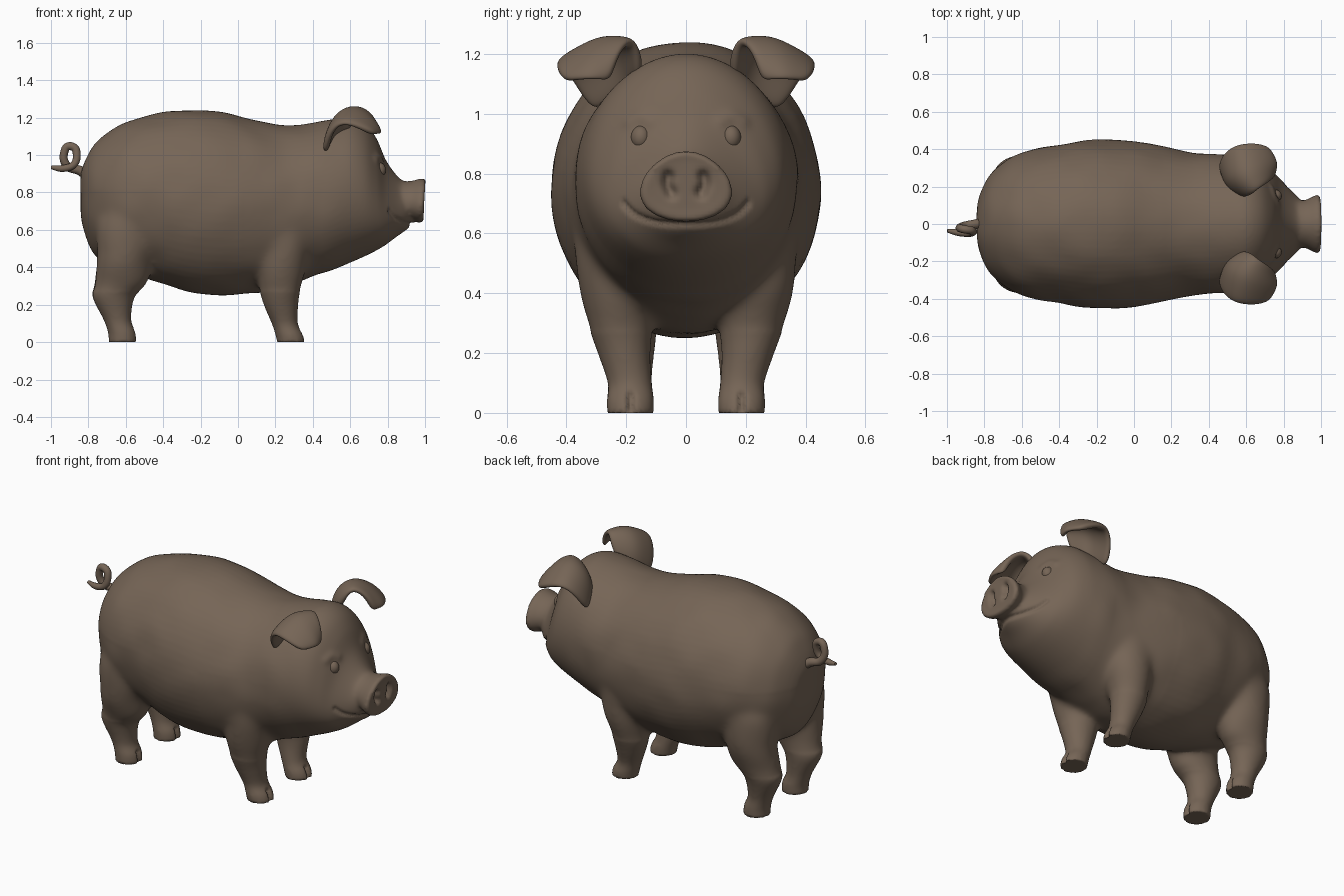
import bpy, bmesh, math
from mathutils import Vector, noise, kdtree
from mathutils.bvhtree import BVHTree

if "Cube" in bpy.data.objects:
    bpy.data.objects.remove(bpy.data.objects["Cube"])

brown = bpy.data.materials.new("clay brown")
brown.diffuse_color = (0.18, 0.13, 0.093, 1)
brown.use_nodes = True
brown.node_tree.nodes["Principled BSDF"].inputs["Base Color"].default_value = brown.diffuse_color


def spline(rows, steps=6):
    """Catmull-Rom interpolation of a list of equal-length tuples."""
    out = []
    for i in range(len(rows) - 1):
        p0, p1 = rows[max(i - 1, 0)], rows[i]
        p2, p3 = rows[i + 1], rows[min(i + 2, len(rows) - 1)]
        for s in range(steps):
            t = s / steps
            out.append(tuple(
                0.5 * (2 * b + (c - a) * t + (2 * a - 5 * b + 4 * c - d) * t * t
                       + (3 * b - a - 3 * c + d) * t ** 3)
                for a, b, c, d in zip(p0, p1, p2, p3)))
    out.append(tuple(rows[-1]))
    return out


def loft(bm, rows, point, n=40):
    """Closed tube through rings given by point(row, angle)."""
    rings = [[bm.verts.new(point(r, math.tau * k / n)) for k in range(n)] for r in rows]
    for a, b in zip(rings, rings[1:]):
        for k in range(n):
            bm.faces.new((a[k], a[(k + 1) % n], b[(k + 1) % n], b[k]))
    bm.faces.new(rings[0])
    bm.faces.new(rings[-1][::-1])


def body_ring(r, a):
    """Ellipse narrowed towards the top by the egg value."""
    x, top, bot, hw, egg = r
    s = math.sin(a)
    return (x, hw * math.cos(a) * (1 - egg * s), (top + bot) / 2 + (top - bot) / 2 * s)


def snout_ring(r, a):
    x, y, z = body_ring(r, a)
    return (x + 0.05 * (z - 0.87) * (x > 0.92), y, z)


def finish(ob):
    ob.data.materials.clear()
    ob.data.materials.append(brown)
    bpy.context.view_layer.objects.active = ob
    return ob


def add_object(name, data):
    ob = bpy.data.objects.new(name, data)
    bpy.context.collection.objects.link(ob)
    return finish(ob)


# Torso and head: x, top, bottom, half width, egg shape
torso = [
    (-0.843, 0.85, 0.72, 0.05, 0), (-0.833, 0.92, 0.62, 0.13, 0),
    (-0.80, 1.005, 0.52, 0.215, 0), (-0.75, 1.075, 0.45, 0.285, 0),
    (-0.65, 1.15, 0.40, 0.36, 0), (-0.55, 1.19, 0.36, 0.398, 0),
    (-0.40, 1.228, 0.31, 0.423, 0), (-0.25, 1.24, 0.265, 0.45, 0),
    (-0.10, 1.232, 0.25, 0.45, 0), (0.05, 1.198, 0.26, 0.435, 0),
    (0.20, 1.165, 0.275, 0.405, 0), (0.30, 1.16, 0.31, 0.385, 0),
    (0.40, 1.17, 0.35, 0.375, 0), (0.50, 1.19, 0.385, 0.37, 0.03),
    (0.60, 1.20, 0.425, 0.35, 0.06), (0.68, 1.165, 0.46, 0.32, 0.12),
    (0.74, 1.09, 0.49, 0.275, 0.22), (0.79, 0.975, 0.52, 0.225, 0.28),
    (0.85, 0.89, 0.565, 0.165, 0.25), (0.90, 0.85, 0.60, 0.12, 0.15),
    (0.935, 0.83, 0.635, 0.08, 0)]
snout = [
    (0.80, 0.86, 0.65, 0.13, 0.1), (0.88, 0.86, 0.655, 0.125, 0.12),
    (0.93, 0.862, 0.655, 0.13, 0.15), (0.965, 0.872, 0.642, 0.147, 0.17),
    (0.988, 0.876, 0.638, 0.154, 0.17), (1.004, 0.866, 0.65, 0.142, 0.17),
    (1.0, 0.85, 0.67, 0.12, 0.17)]
# Legs: z, centre x, centre y, radius x, radius y
front_leg = [
    (0.80, 0.24, 0.26, 0.08, 0.06), (0.64, 0.24, 0.26, 0.14, 0.11),
    (0.45, 0.24, 0.23, 0.137, 0.135),
    (0.30, 0.225, 0.22, 0.112, 0.11), (0.20, 0.23, 0.207, 0.092, 0.088),
    (0.10, 0.250, 0.188, 0.07, 0.074), (0.04, 0.275, 0.186, 0.075, 0.079),
    (-0.01, 0.286, 0.186, 0.075, 0.077)]
back_leg = [
    (0.82, -0.56, 0.22, 0.09, 0.09), (0.65, -0.595, 0.235, 0.16, 0.132),
    (0.45, -0.605, 0.225, 0.15, 0.137),
    (0.32, -0.625, 0.207, 0.14, 0.112), (0.24, -0.665, 0.197, 0.112, 0.095),
    (0.12, -0.645, 0.188, 0.074, 0.074), (0.05, -0.62, 0.186, 0.075, 0.078),
    (-0.01, -0.615, 0.186, 0.076, 0.077)]

bm = bmesh.new()
loft(bm, spline(torso), body_ring, 64)
loft(bm, spline(snout, 4), snout_ring, 48)
for leg in (front_leg, back_leg):
    for side in (1, -1):
        loft(bm, spline(leg), lambda r, a: (r[1] + r[3] * math.cos(a),
                                            side * (r[2] + r[4] * math.sin(a)), r[0]))
bmesh.ops.recalc_face_normals(bm, faces=bm.faces)
me = bpy.data.meshes.new("pig_body")
bm.to_mesh(me)
bm.free()
body = add_object("pig_body", me)

# Fuse torso, head, snout and legs into one smooth skin
rm = body.modifiers.new("fuse", 'REMESH')
rm.mode = 'VOXEL'
rm.voxel_size = 0.011
sm = body.modifiers.new("soften", 'SMOOTH')
sm.factor = 0.5
sm.iterations = 6
deps = bpy.context.evaluated_depsgraph_get()
skin = bpy.data.meshes.new_from_object(body.evaluated_get(deps))
body.modifiers.clear()
body.data = skin
finish(body)

bm = bmesh.new()
bm.from_mesh(skin)
# Blend shoulders and hams into the torso
joint = [v for v in bm.verts if 0.27 < v.co.z < 0.8 and
         (0.02 < v.co.x < 0.45 or v.co.x < -0.38)]
for _ in range(25):
    bmesh.ops.smooth_vert(bm, verts=joint, factor=0.5, use_axis_x=True,
                          use_axis_y=True, use_axis_z=True)
bm.normal_update()
tree = BVHTree.FromBMesh(bm)


# Sculpted details: strokes projected along x and pressed into the skin
def project(y, z, from_x=2.0):
    return tree.ray_cast(Vector((from_x, y, z)), Vector((-1, 0, 0)))[0]


strokes = []


def stroke(points, depth, width, from_x=2.0):
    hits = [h for h in (project(y, z, from_x) for y, z in spline(points, 12)) if h]
    kd = kdtree.KDTree(len(hits))
    for i, h in enumerate(hits):
        kd.insert(h, i)
    kd.balance()
    strokes.append((kd, depth, width))


stroke([(-0.21, 0.70), (-0.17, 0.662), (-0.1, 0.636), (0, 0.628),
        (0.1, 0.636), (0.17, 0.662), (0.21, 0.70)], 0.013, 0.011)        # mouth
for s in (1, -1):
    stroke([(s * 0.05, 0.735), (s * 0.062, 0.765), (s * 0.058, 0.79)], 0.035, 0.016)  # nostril
    stroke([(s * 0.186, 0.005), (s * 0.186, 0.06)], 0.025, 0.011)        # front hoof cleft
    stroke([(s * 0.186, 0.005), (s * 0.186, 0.06)], 0.025, 0.011, -0.3)  # back hoof cleft
    stroke([(s * 0.12, 0.975), (s * 0.155, 0.99), (s * 0.19, 0.975)], -0.007, 0.025)  # brow

moved = []
for v in bm.verts:
    p = v.co.copy()
    for kd, depth, width in strokes:
        d = kd.find(v.co)[2]
        if d < 3 * width:
            p -= v.normal * depth * math.exp(-(d / width) ** 2)
    # gentle lumpy flanks, fading out towards the face and feet
    fade = max(0, min(1, (0.6 - v.co.x) / 0.15)) * max(0, min(1, (v.co.z - 0.2) / 0.1))
    p += v.normal * fade * 0.006 * noise.noise(v.co * 6)
    p.z = 0.0 if p.z < 0.006 else p.z
    moved.append(p)
for v, p in zip(bm.verts, moved):
    v.co = p
for f in bm.faces:
    f.smooth = True
bm.to_mesh(skin)
bm.free()

# Ears: folded flap, rows from base to tip, points from inner to outer edge
flap = [
    [(0.59, 0.15, 1.13), (0.50, 0.20, 1.08), (0.46, 0.31, 1.00)],
    [(0.63, 0.155, 1.21), (0.51, 0.24, 1.20), (0.48, 0.375, 1.10)],
    [(0.66, 0.185, 1.25), (0.59, 0.285, 1.263), (0.54, 0.425, 1.18)],
    [(0.72, 0.225, 1.20), (0.69, 0.32, 1.21), (0.645, 0.435, 1.15)],
    [(0.74, 0.25, 1.11), (0.77, 0.325, 1.115), (0.72, 0.41, 1.11)]]
bm = bmesh.new()
grid = [[bm.verts.new(p) for p in spline(row, 2)] for row in flap]
for a, b in zip(grid, grid[1:]):
    for k in range(len(a) - 1):
        bm.faces.new((a[k], a[k + 1], b[k + 1], b[k])).smooth = True
me = bpy.data.meshes.new("ears")
bm.to_mesh(me)
bm.free()
ears = add_object("ears", me)
sol = ears.modifiers.new("thickness", 'SOLIDIFY')
sol.thickness = 0.04
sol.offset = 0
sub = ears.modifiers.new("smooth", 'SUBSURF')
sub.levels = sub.render_levels = 3
ears.modifiers.new("mirror", 'MIRROR').use_axis = (False, True, False)

# Eyes: small bulging beads set in the face
for s, side in ((1, "left"), (-1, "right")):
    hit = project(s * 0.155, 0.92)
    bpy.ops.mesh.primitive_uv_sphere_add(segments=24, ring_count=16, radius=0.037,
                                         location=hit - Vector((0.02, s * 0.004, 0)))
    eye = bpy.context.object
    eye.name = side + "_eye"
    eye.scale = (1, 0.9, 1.1)
    bpy.ops.object.shade_smooth()
    finish(eye)

# Tail: tapered curl
path = [(-0.77, 0.01, 0.86, 1.5), (-0.84, 0.0, 0.915, 1.1), (-0.905, -0.01, 0.935, 0.95),
        (-0.932, -0.02, 0.98, 0.9), (-0.922, -0.025, 1.035, 0.9), (-0.897, -0.03, 1.048, 0.9),
        (-0.867, -0.035, 1.03, 0.9), (-0.864, -0.045, 0.975, 0.85),
        (-0.89, -0.05, 0.94, 0.8), (-0.945, -0.045, 0.928, 0.75), (-0.998, -0.035, 0.935, 0.4)]
cu = bpy.data.curves.new("curly_tail", 'CURVE')
cu.dimensions = '3D'
cu.bevel_depth = 0.024
cu.bevel_resolution = 5
cu.use_fill_caps = True
pts = spline(path)
sp = cu.splines.new('POLY')
sp.points.add(len(pts) - 1)
for p, (x, y, z, r) in zip(sp.points, pts):
    p.co = (x, y, z, 1)
    p.radius = r
sp.use_smooth = True
add_object("curly_tail", cu)
